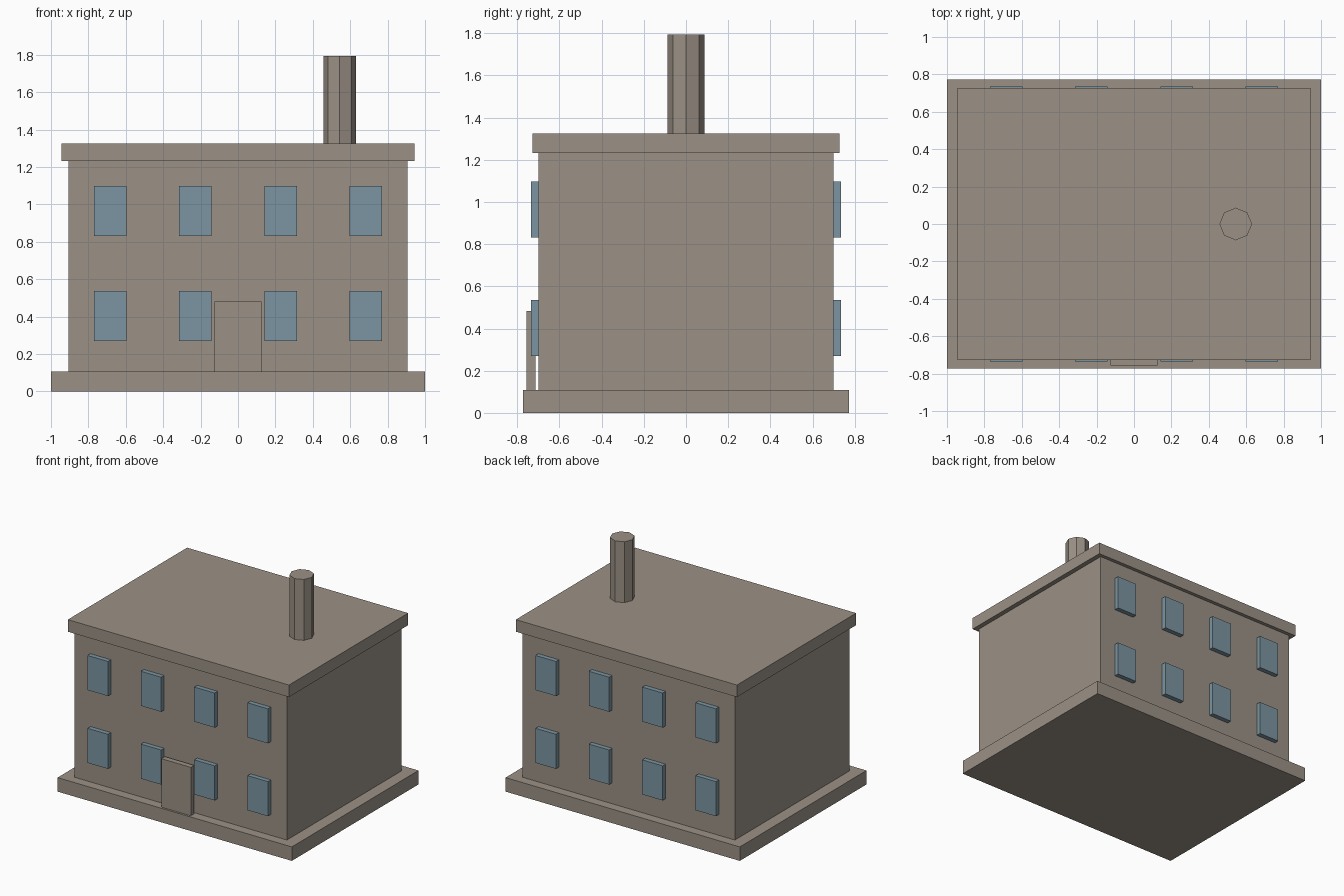
import bpy
import math

default = bpy.data.objects.get("Cube")
if default:
    bpy.data.objects.remove(default, do_unlink=True)


def material(name, rgb):
    mat = bpy.data.materials.new(name)
    mat.use_nodes = True
    mat.diffuse_color = (*rgb, 1)
    mat.node_tree.nodes["Principled BSDF"].inputs["Base Color"].default_value = (*rgb, 1)
    return mat


stone = material("warm grey stone", (0.33, 0.285, 0.24))
glass = material("blue grey glass", (0.2, 0.3, 0.36))


def box(name, x, y, z, mat):
    """Box spanning the given (low, high) ranges."""
    spans = (x, y, z)
    bpy.ops.mesh.primitive_cube_add(size=1, location=[(a + b) / 2 for a, b in spans])
    obj = bpy.context.object
    obj.name = name
    obj.scale = [b - a for a, b in spans]
    bpy.ops.object.transform_apply(location=False, rotation=False, scale=True)
    obj.data.materials.append(mat)
    return obj


# Main masses
box("foundation", (-1, 1), (-0.772, 0.772), (0, 0.108), stone)
box("walls", (-0.907, 0.907), (-0.699, 0.699), (0.108, 1.232), stone)
box("roof_slab", (-0.944, 0.944), (-0.727, 0.727), (1.232, 1.325), stone)

# Door panel, standing just clear of the wall
box("front_door", (-0.126, 0.126), (-0.756, -0.714), (0.108, 0.482), stone)

# Windows: two storeys of four, front and back
for side, face in (("front", -1), ("back", 1)):
    for storey, z in (("lower", (0.269, 0.536)), ("upper", (0.831, 1.098))):
        for i, x in enumerate((-0.683, -0.228, 0.228, 0.683)):
            y = sorted((face * 0.698, face * 0.735))
            box(f"{side}_{storey}_window_{i + 1}", (x - 0.087, x + 0.087), y, z, glass)

# Eight-sided chimney
bpy.ops.mesh.primitive_cylinder_add(vertices=8, radius=0.087, depth=0.47,
                                    location=(0.544, 0, 1.56))
chimney = bpy.context.object
chimney.name = "chimney"
chimney.data.materials.append(stone)
